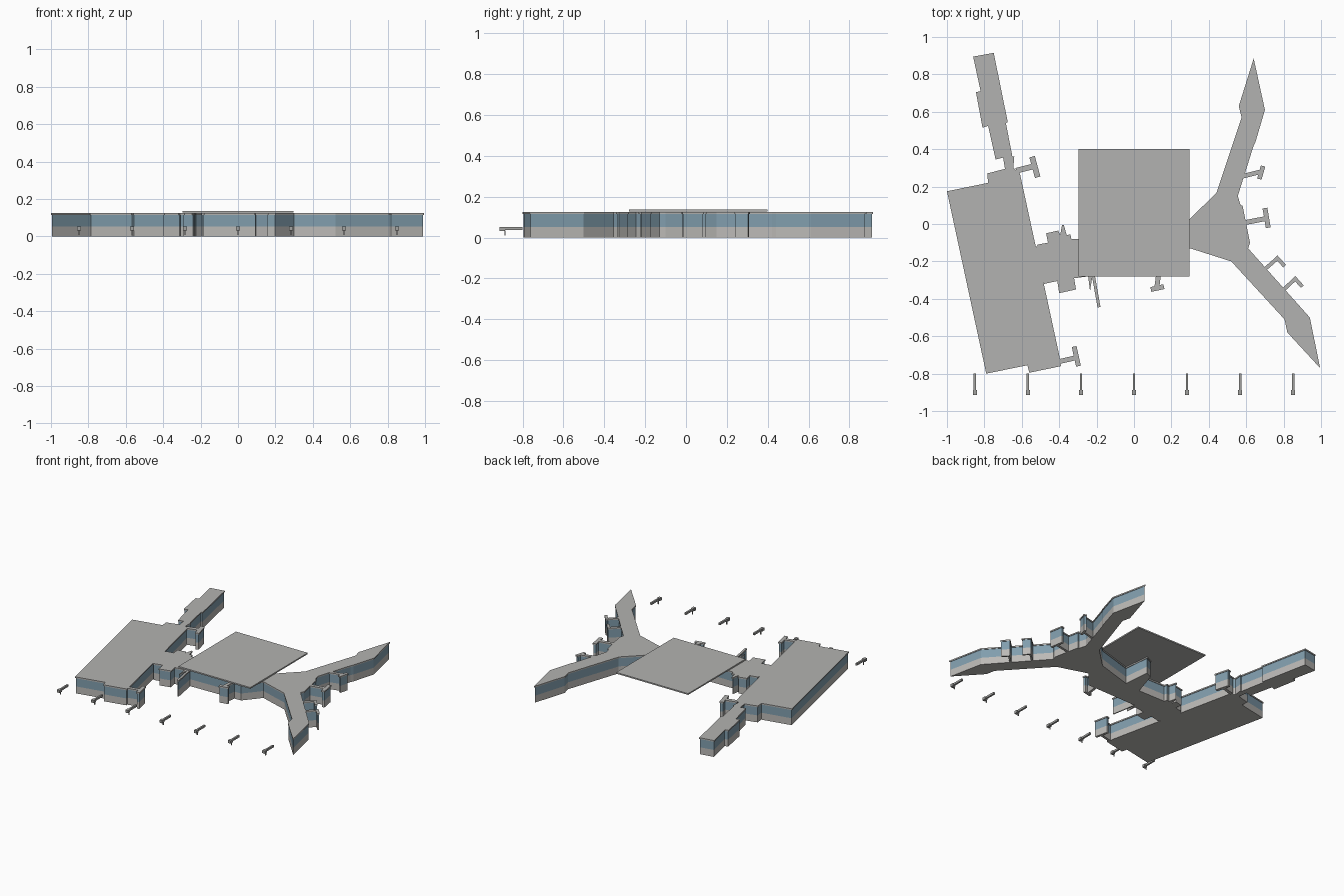
import bpy
import bmesh
from mathutils import Vector

if "Cube" in bpy.data.objects:
    bpy.data.objects.remove(bpy.data.objects["Cube"], do_unlink=True)


def material(name, colour):
    mat = bpy.data.materials.new(name)
    mat.use_nodes = True
    mat.diffuse_color = (*colour, 1)
    mat.node_tree.nodes["Principled BSDF"].inputs["Base Color"].default_value = (*colour, 1)
    return mat


CONCRETE = material("concrete", (.5, .49, .47))
GLASS = material("blue glass", (.22, .34, .42))
ROOF = material("roof grey", (.45, .45, .44))
METAL = material("stand metal", (.36, .36, .35))

BASE_TOP, GLASS_TOP, ROOF_TOP, OVERHANG = .052, .115, .125, .004


def inset(outline, distance):
    """Mitred inward offset of a counter-clockwise outline."""
    result = []
    for i, here in enumerate(outline):
        before = (here - outline[i - 1]).normalized()
        after = (outline[(i + 1) % len(outline)] - here).normalized()
        n1, n2 = Vector((-before.y, before.x)), Vector((-after.y, after.x))
        result.append(here + (n1 + n2) * distance / max(1 + n1.dot(n2), .2))
    return result


def add_block(bm, outline):
    """Concrete base, glazed band and overhanging roof over one outline."""
    points = [Vector(p) for p in outline]
    area = sum(points[i - 1].cross(p) for i, p in enumerate(points))
    if area < 0:
        points.reverse()
    wall = inset(points, OVERHANG)
    levels = [(wall, 0), (wall, BASE_TOP), (wall, GLASS_TOP),
              (points, GLASS_TOP), (points, ROOF_TOP)]
    rings = [[bm.verts.new((p.x, p.y, z)) for p in ring] for ring, z in levels]
    bm.faces.new(rings[0][::-1])
    bm.faces.new(rings[-1]).material_index = 2
    for level, band in enumerate((0, 1, 2, 2)):
        low, high = rings[level], rings[level + 1]
        for i in range(len(points)):
            face = bm.faces.new((low[i - 1], low[i], high[i], high[i - 1]))
            face.material_index = band


def building(name, *outlines):
    bm = bmesh.new()
    for outline in outlines:
        add_block(bm, outline)
    mesh = bpy.data.meshes.new(name)
    bm.to_mesh(mesh)
    bm.free()
    for mat in (CONCRETE, GLASS, ROOF):
        mesh.materials.append(mat)
    obj = bpy.data.objects.new(name, mesh)
    bpy.context.collection.objects.link(obj)


def strip(start, end, width):
    """Rectangle outline of a given width along a line."""
    a, b = Vector(start), Vector(end)
    along = (b - a).normalized()
    side = Vector((-along.y, along.x)) * width / 2
    return [a - side, b - side, b + side, a + side]


def box(name, centre, size, mat):
    bpy.ops.mesh.primitive_cube_add(size=1, location=centre)
    obj = bpy.context.object
    obj.name = name
    obj.scale = size
    bpy.ops.object.transform_apply(location=False, rotation=False, scale=True)
    obj.data.materials.append(mat)


# Large west hall with its narrow northern pier
building("west_hall", [
    (-1, .175), (-.79, -.8), (-.57, -.755), (-.56, -.795), (-.39, -.76),
    (-.4, -.7), (-.52, -.145), (-.61, .27), (-.645, .3), (-.64, .36),
    (-.65, .36), (-.685, .54), (-.675, .545), (-.75, .915), (-.86, .895),
    (-.82, .71), (-.845, .705), (-.81, .515), (-.78, .525), (-.74, .345),
    (-.7, .355), (-.69, .295), (-.785, .27), (-.78, .22)])

# Link, central concourse and forked east pier
building("concourse", [
    # back of the link and concourse
    (-.54, -.15), (-.515, -.11), (-.46, -.1), (-.47, -.05), (-.405, -.035),
    (-.395, -.06), (-.385, -.005), (-.375, -.005), (-.36, -.06),
    (-.34, -.055), (-.335, -.08), (-.12, -.08), (-.06, .11), (0, .14),
    (.02, -.06), (.29, .02),
    # north fork
    (.44, .165), (.575, .57), (.56, .63), (.64, .885), (.7, .61),
    (.65, .44), (.64, .42), (.555, .15), (.57, .1), (.58, .1),
    # south fork
    (.62, -.1), (.61, -.13), (.94, -.5), (.995, -.77), (.82, -.58),
    (.805, -.51), (.52, -.2), (.3, -.13),
    # front of the concourse and link
    (.2, -.25), (-.22, -.26), (-.235, -.36), (-.245, -.28), (-.32, -.29),
    (-.31, -.35), (-.4, -.37), (-.41, -.305), (-.48, -.32), (-.51, -.28)])

# Gate bridges: stem start, stem end, bar start, bar end, width
GATES = {
    "hall_north": ((-.63, .285), (-.53, .31), (-.545, .36), (-.515, .25), .03),
    "hall_south": ((-.42, -.74), (-.31, -.715), (-.32, -.655), (-.297, -.76), .026),
    "concourse": ((.135, -.24), (.122, -.34), (.09, -.35), (.16, -.335), .026),
    "north_fork": ((.58, .255), (.68, .28), (.69, .31), (.67, .24), .024),
    "centre_fork": ((.58, .005), (.71, .03), (.7, .085), (.718, -.02), .026),
    "south_fork_inner": ((.69, -.25), (.765, -.185), (.76, -.175), (.805, -.225), .02),
    "south_fork_outer": ((.79, -.36), (.86, -.295), (.855, -.285), (.9, -.335), .02),
}
for place, (start, end, left, right, width) in GATES.items():
    building("gate_bridge_" + place, strip(start, end, width), strip(left, right, width))
building("front_walkway", strip((-.22, -.26), (-.187, -.445), .016))

# Broad flat canopy above the concourse
box("canopy", (0, .06, .132), (.595, .68, .01), ROOF)

# Row of detached boarding bridges along the front
for i in range(7):
    x = (i - 3) * .2835
    box(f"stand_bridge_{i}", (x, -.85, .045), (.013, .1, .015), METAL)
    box(f"stand_cabin_{i}", (x, -.9, .043), (.022, .026, .02), METAL)
    box(f"stand_leg_{i}", (x, -.886, .022), (.006, .006, .026), METAL)
